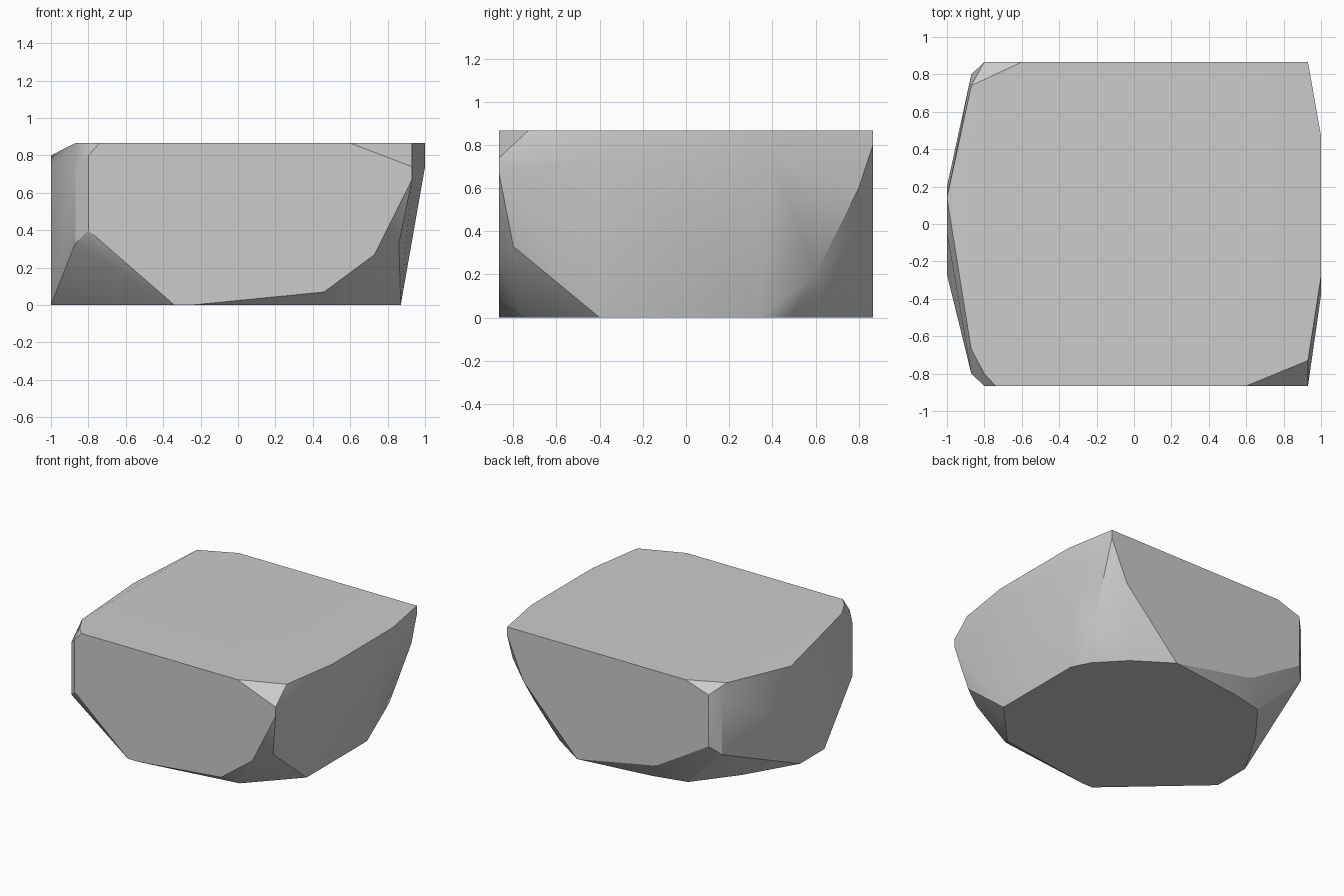
import bpy
import bmesh
import math

cube = bpy.data.objects.get("Cube")
if cube:
    bpy.data.objects.remove(cube, do_unlink=True)

HALF_DEPTH = .866
HEIGHT = .866


def make_material(name, colour):
    material = bpy.data.materials.new(name)
    material.use_nodes = True
    material.diffuse_color = colour
    shader = material.node_tree.nodes["Principled BSDF"]
    shader.inputs["Base Color"].default_value = colour
    shader.inputs["Roughness"].default_value = .8
    return material


def upright_outline(pairs, y):
    """Place an (x, z) outline on an upright plane."""
    return [(x, y, z) for x, z in pairs]


def level_outline(pairs, z):
    """Place an (x, y) outline on a level plane."""
    return [(x, y, z) for x, y in pairs]


# Flat cleaved front and back faces
front_face = upright_outline([
    (-.8, .8), (-.8, .4), (-.34, 0), (-.25, 0), (.46, .07), (.73, .27),
    (.93, .67), (.93, .74), (.6, HEIGHT), (-.74, HEIGHT)], -HALF_DEPTH)
back_face = upright_outline([
    (-.8, .8), (-.8, .4), (-.35, .13), (.33, 0), (.79, .48),
    (.93, .8), (.93, HEIGHT), (-.6, HEIGHT)], HALF_DEPTH)

# Remaining corners of the flat top and the base
top_face = level_outline([
    (-.8, -.8), (-.87, -.67), (-.87, .74),
    (1, .47), (1, -.28), (.93, -.73)], HEIGHT)
base_face = level_outline([
    (.87, -.4), (.87, .34), (.8, .48), (.61, .68), (-.27, .79), (-.53, .73),
    (-.77, .42), (-1, .03), (-1, -.27), (-.64, -.59), (.54, -.75)], 0)

# Chipped corners along the two sides
left_side = [(1, -.38, .74), (1, .4, .74), (.86, -.8, .33),
             (.93, .8, .6), (.88, .6, .2)]
right_side = [(-1, -.05, .74), (-1, .14, .8), (-1, .2, .4)]
for y in (-.8, .8):
    right_side += [(-.87, y, .33), (-.87, y, .74)]


def build_rock(name, corners, material):
    """Wrap the corners in a convex shell with clean flat facets."""
    bm = bmesh.new()
    for corner in corners:
        bm.verts.new(corner)
    hull = bmesh.ops.convex_hull(bm, input=bm.verts[:])
    loose = {item for key in ("geom_interior", "geom_unused")
             for item in hull[key] if isinstance(item, bmesh.types.BMVert)}
    bmesh.ops.delete(bm, geom=list(loose), context="VERTS")
    # Merge coplanar triangles into whole facets
    bmesh.ops.dissolve_limit(bm, angle_limit=math.radians(1),
                             verts=bm.verts[:], edges=bm.edges[:])
    bmesh.ops.recalc_face_normals(bm, faces=bm.faces[:])
    mesh = bpy.data.meshes.new(name)
    bm.to_mesh(mesh)
    bm.free()
    mesh.materials.append(material)
    rock = bpy.data.objects.new(name, mesh)
    bpy.context.collection.objects.link(rock)
    return rock


stone_grey = make_material("stone_grey", (.6, .6, .6, 1))
rock = build_rock("rock_block",
                  front_face + back_face + top_face + base_face
                  + left_side + right_side, stone_grey)

# Soften shallow facets while keeping the main edges crisp
bpy.ops.object.select_all(action="DESELECT")
rock.select_set(True)
bpy.context.view_layer.objects.active = rock
bpy.ops.object.shade_smooth_by_angle(angle=math.radians(30))
